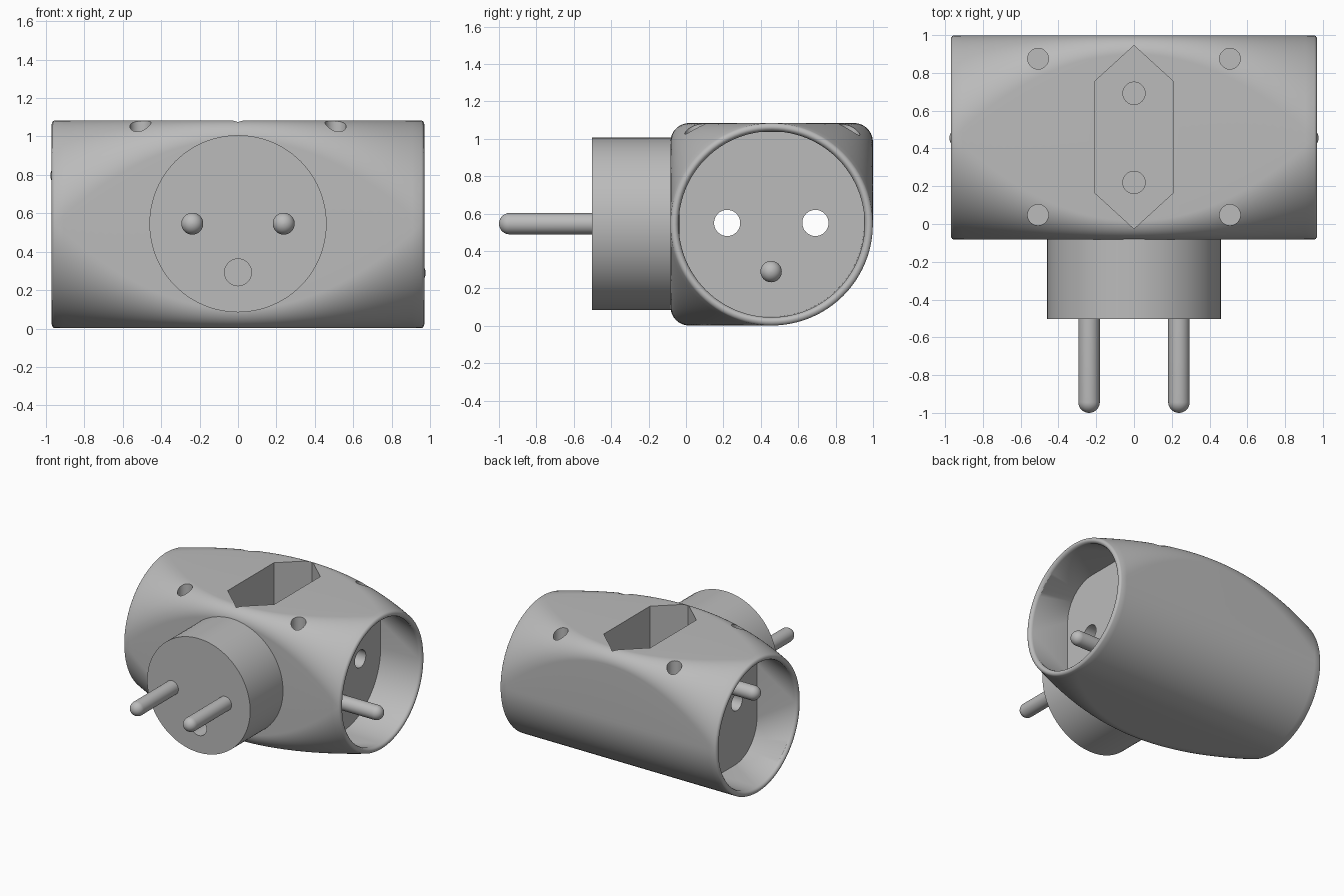
import bpy, bmesh, math
from mathutils import Matrix, Vector

if "Cube" in bpy.data.objects:
    bpy.data.objects.remove(bpy.data.objects["Cube"])

grey = bpy.data.materials.new("plain grey")
grey.use_nodes = True
grey.diffuse_color = (0.5, 0.5, 0.5, 1)
grey.node_tree.nodes["Principled BSDF"].inputs["Base Color"].default_value = (0.5, 0.5, 0.5, 1)

HALF, CY, CZ, END = 0.541, 0.458, 0.543, 0.97
CUP_FLOOR = 0.61
SOCKET_FLOOR = 0.72
PIN_X, PIN_R = 0.238, 0.057


def make(name, bm):
    bmesh.ops.recalc_face_normals(bm, faces=bm.faces)
    mesh = bpy.data.meshes.new(name)
    bm.to_mesh(mesh)
    bm.free()
    ob = bpy.data.objects.new(name, mesh)
    bpy.context.collection.objects.link(ob)
    mesh.materials.append(grey)
    return ob


def loft(name, rings):
    """Bridge rings of equal length and cap both ends."""
    bm = bmesh.new()
    loops = [[bm.verts.new(p) for p in ring] for ring in rings]
    n = len(loops[0])
    for a, b in zip(loops, loops[1:]):
        for i in range(n):
            j = (i + 1) % n
            bm.faces.new((a[i], a[j], b[j], b[i]))
    bm.faces.new(loops[0])
    bm.faces.new(loops[-1])
    bmesh.ops.remove_doubles(bm, verts=bm.verts, dist=0.0001)
    return make(name, bm)


def rod(name, start, end, r, round_tip=False, sides=48):
    """Cylinder from start to end, optionally with a domed tip."""
    start, end = Vector(start), Vector(end)
    length = (end - start).length
    turn = Matrix.Translation(start) @ (end - start).to_track_quat('Z', 'Y').to_matrix().to_4x4()
    profile = [(r, 0), (r, length)]
    if round_tip:
        angles = [math.radians(a) for a in range(0, 89, 11)]
        profile = [(r, 0)] + [(r * math.cos(a), length - r + r * math.sin(a)) for a in angles]
    rings = [[turn @ Vector((q * math.cos(t), q * math.sin(t), h))
              for t in (math.tau * i / sides for i in range(sides))] for q, h in profile]
    return loft(name, rings)


def body_ring(x, inset=0.0):
    """Round at the ends, nearly square in the middle; lower back corner stays round."""
    t = min(abs(x) / 0.955, 1)
    ring = []
    for k in range(4):
        h = HALF - inset
        r = h if k == 3 else min(h, 0.1 + (HALF - 0.1) * t * t)
        mid = math.radians(45 + 90 * k)
        cy = CY + math.copysign(h - r, math.cos(mid))
        cz = CZ + math.copysign(h - r, math.sin(mid))
        for i in range(25):
            a = math.radians(90 * k + 90 * i / 24)
            ring.append((x, cy + r * math.cos(a), cz + r * math.sin(a)))
    return ring


def subtract(target, cutters):
    for c in cutters:
        c.hide_render = True
        mod = target.modifiers.new("cut", 'BOOLEAN')
        mod.operation, mod.solver, mod.object = 'DIFFERENCE', 'EXACT', c
        bpy.context.view_layer.objects.active = target
        bpy.ops.object.modifier_apply(modifier=mod.name)
        bpy.data.objects.remove(c)


# Main body: outer shell, rolled rims and end cups in one loft
rim = [(CUP_FLOOR, 0.047), (0.945, 0.044), (0.96, 0.039), (0.968, 0.03), (END, 0.022),
       (0.968, 0.012), (0.962, 0.004)]
stations = [(-0.955 + 1.91 * i / 40, 0) for i in range(41)]
sections = [(-x, d) for x, d in rim] + stations + [(x, d) for x, d in reversed(rim)]
body = loft("adapter_body", [body_ring(x, d) for x, d in sections])

# Six-sided top socket
outline = [(0, -0.025), (0.208, 0.165), (0.208, 0.755), (0, 0.945), (-0.208, 0.755), (-0.208, 0.165)]
cutters = [loft("socket_cutter", [[(x, y, z) for x, y in outline] for z in (SOCKET_FLOOR, 1.3)])]

# Contact holes in the top socket and through the end cups
for y in (0.22, 0.692):
    cutters.append(rod("contact_cutter", (0, y, 0.3), (0, y, 0.9), 0.059))
    cutters.append(rod("bore_cutter", (-0.8, y, 0.55), (0.8, y, 0.55), 0.07))

# Screw holes in the top
for x in (-0.508, 0.508):
    for y in (0.048, 0.875):
        cutters.append(rod("screw_cutter", (x, y, 0.4), (x, y, 1.3), 0.055))
subtract(body, cutters)

# Round plug with earth hole
plug = rod("plug_base", (0, -0.04, CZ + 0.003), (0, -0.503, CZ + 0.003), 0.461, sides=96)
subtract(plug, [rod("earth_cutter", (0, -0.1, 0.293), (0, -0.7, 0.293), 0.07)])
parts = [body, plug]

# Plug pins, and earth pins turned half a round from each other
for side, s in (("left", 1), ("right", -1)):
    parts.append(rod(side + "_plug_pin", (s * PIN_X, -0.45, CZ + 0.003),
                     (s * PIN_X, -1, CZ + 0.003), PIN_R, True))
    z = CZ - s * 0.253
    parts.append(rod(side + "_earth_pin", (s * (CUP_FLOOR - 0.03), CY - 0.003, z),
                     (s * 0.977, CY - 0.003, z), PIN_R, True))

bpy.ops.object.select_all(action='DESELECT')
for ob in parts:
    ob.select_set(True)
bpy.context.view_layer.objects.active = body
bpy.ops.object.shade_smooth_by_angle(angle=math.radians(32))
